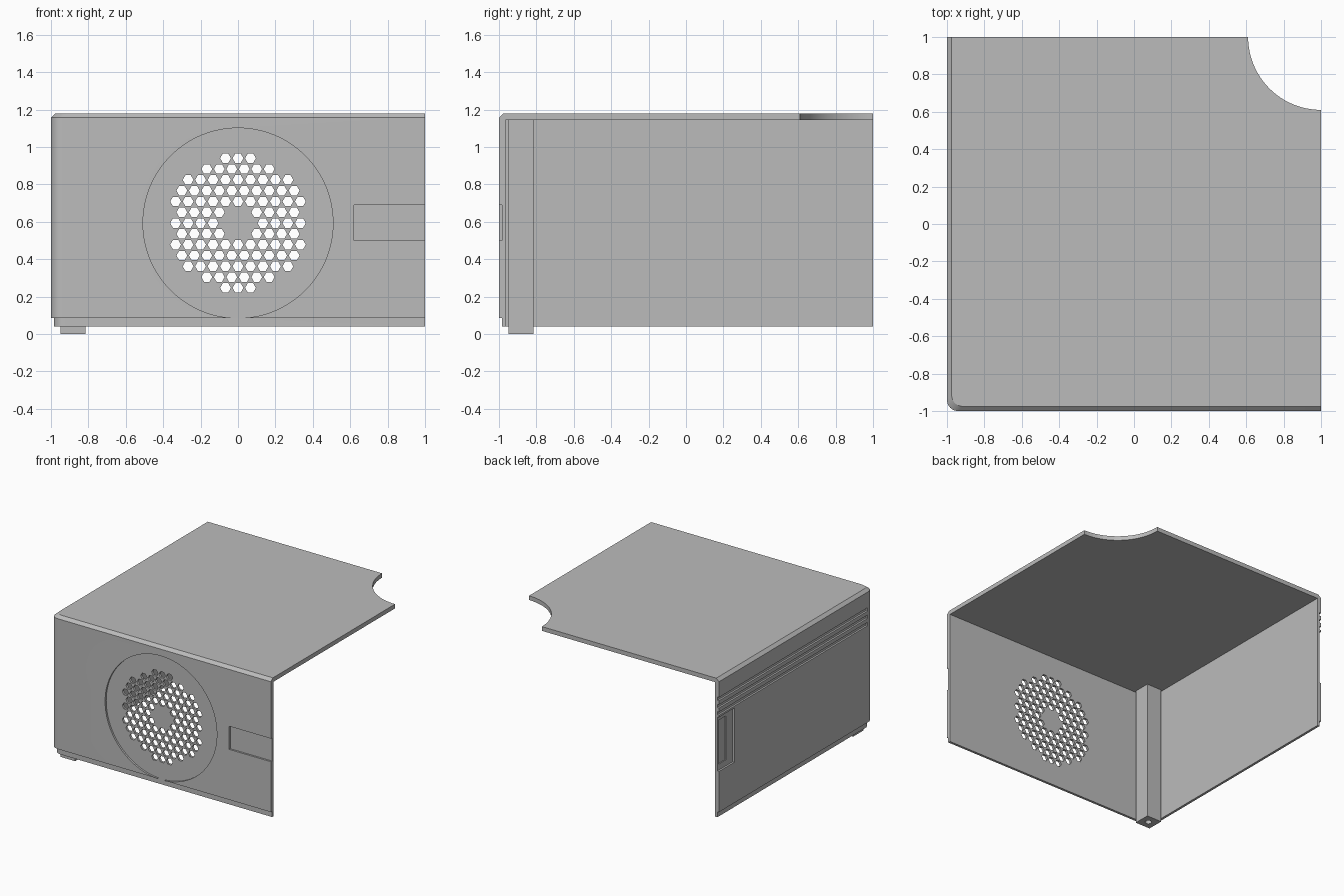
import bpy, bmesh, math
from mathutils import Matrix, Vector

cube = bpy.data.objects.get("Cube")
if cube:
    bpy.data.objects.remove(cube, do_unlink=True)

grey = bpy.data.materials.new("light_grey")
grey.use_nodes = True
colour = (0.5, 0.5, 0.5, 1)
grey.diffuse_color = colour
grey.node_tree.nodes["Principled BSDF"].inputs["Base Color"].default_value = colour

WALL, STEP = 0.035, 0.015
CENTRE_Z, LEDGE_Z, BOTTOM, TOP = 0.593, 0.086, 0.04, 1.18


def make(name, bm):
    bmesh.ops.recalc_face_normals(bm, faces=bm.faces)
    mesh = bpy.data.meshes.new(name)
    bm.to_mesh(mesh)
    bm.free()
    mesh.materials.append(grey)
    obj = bpy.data.objects.new(name, mesh)
    bpy.context.collection.objects.link(obj)
    return obj


def add_box(bm, lo, hi):
    lo, hi = Vector(lo), Vector(hi)
    place = Matrix.Translation((lo + hi) / 2) @ Matrix.Diagonal((*(hi - lo), 1))
    bmesh.ops.create_cube(bm, size=1, matrix=place)


def add_rod(bm, centre, radius, length, sides, along_y=False):
    place = Matrix.Translation(centre)
    if along_y:
        place = place @ Matrix.Rotation(math.pi / 2, 4, "X") @ Matrix.Rotation(math.pi / 2, 4, "Z")
    bmesh.ops.create_cone(bm, cap_ends=True, segments=sides, radius1=radius,
                          radius2=radius, depth=length, matrix=place)


def cut(obj, bm):
    cutter = make("cutter", bm)
    cutter.hide_render = True
    mod = obj.modifiers.new("cut", "BOOLEAN")
    mod.operation, mod.solver, mod.object = "DIFFERENCE", "EXACT", cutter
    bpy.context.view_layer.objects.active = obj
    bpy.ops.object.modifier_apply(modifier=mod.name)
    bpy.data.objects.remove(cutter, do_unlink=True)


# Casing: stacked outlines with one rounded corner, a ledge and a bevelled top
def outline(bm, inset, z, radius=0.06, steps=8):
    edge = -1 + inset
    mid = edge + radius
    pts = [(1, 1), (edge, 1)]
    for i in range(steps + 1):
        a = math.pi + i / steps * math.pi / 2
        pts.append((mid + radius * math.cos(a), mid + radius * math.sin(a)))
    pts.append((1, edge))
    return [bm.verts.new((x, y, z)) for x, y in pts]


bm = bmesh.new()
levels = [(STEP, BOTTOM), (STEP, LEDGE_Z), (0, LEDGE_Z), (0, 1.157), (0.025, TOP)]
rings = [outline(bm, inset, z) for inset, z in levels]
for low, high in zip(rings, rings[1:]):
    for i in range(len(low)):
        j = (i + 1) % len(low)
        pair = [low[i], low[j], high[j], high[i]]
        if low[i].co.z == high[i].co.z:
            unique = []
            for v in pair:
                if all((v.co - u.co).length > 1e-6 for u in unique):
                    unique.append(v)
            pair = unique
        if len(pair) > 2:
            bm.faces.new(pair)
bm.faces.new(rings[0])
bm.faces.new(rings[-1])
bmesh.ops.remove_doubles(bm, verts=bm.verts, dist=1e-5)
casing = make("casing", bm)

# Open inside, leaving the top, front wall and side wall
bm = bmesh.new()
add_box(bm, (-1 + WALL, -1 + WALL, -1), (1.2, 1.2, TOP - WALL))
cut(casing, bm)

# Round corner notch in the top
bm = bmesh.new()
add_rod(bm, (1, 1, TOP), 0.39, 0.5, 96)
cut(casing, bm)

# Front recesses: round fan area and side panel
bm = bmesh.new()
add_rod(bm, (0, -1.05 + STEP, CENTRE_Z), 0.508, 0.1, 128, True)
add_box(bm, (0.62, -1.1, 0.5), (1.1, -1 + STEP, 0.69))
cut(casing, bm)

# Side recesses: three long grooves and a panel
bm = bmesh.new()
for z in (1.015, 0.955, 0.895):
    add_box(bm, (-1.1, -0.93, z - 0.014), (-1 + STEP, 1.1, z + 0.014))
add_box(bm, (-1.1, 0.8, 0.42), (-1 + STEP, 1.1, 0.865))
cut(casing, bm)

# Deeper pocket within the side panel
bm = bmesh.new()
add_box(bm, (-1.1, 0.89, 0.47), (-0.977, 0.985, 0.83))
cut(casing, bm)

# Fan grille: hexagonal holes in a ring
bm = bmesh.new()
pitch = 0.0667
for row in range(-6, 7):
    for col in range(-6, 7):
        x = (col + (row % 2) / 2) * pitch
        z = row * pitch * math.sqrt(3) / 2
        if 0.09 < math.hypot(x, z) < 0.36:
            add_rod(bm, (x, -1, CENTRE_Z + z), 0.029, 0.3, 6, True)
cut(casing, bm)

# Corner post with foot and screw hole
bm = bmesh.new()
add_box(bm, (-0.95, -0.95, 0), (-0.815, -0.815, TOP - WALL + 0.005))
post = make("corner_post", bm)
bm = bmesh.new()
add_rod(bm, (-0.8825, -0.8825, 0), 0.025, 0.2, 24)
cut(post, bm)

# Smooth the curved walls and keep the edges sharp
for obj in (casing, post):
    bpy.ops.object.select_all(action="DESELECT")
    obj.select_set(True)
    bpy.context.view_layer.objects.active = obj
    bpy.ops.object.shade_smooth_by_angle(angle=math.radians(25))
